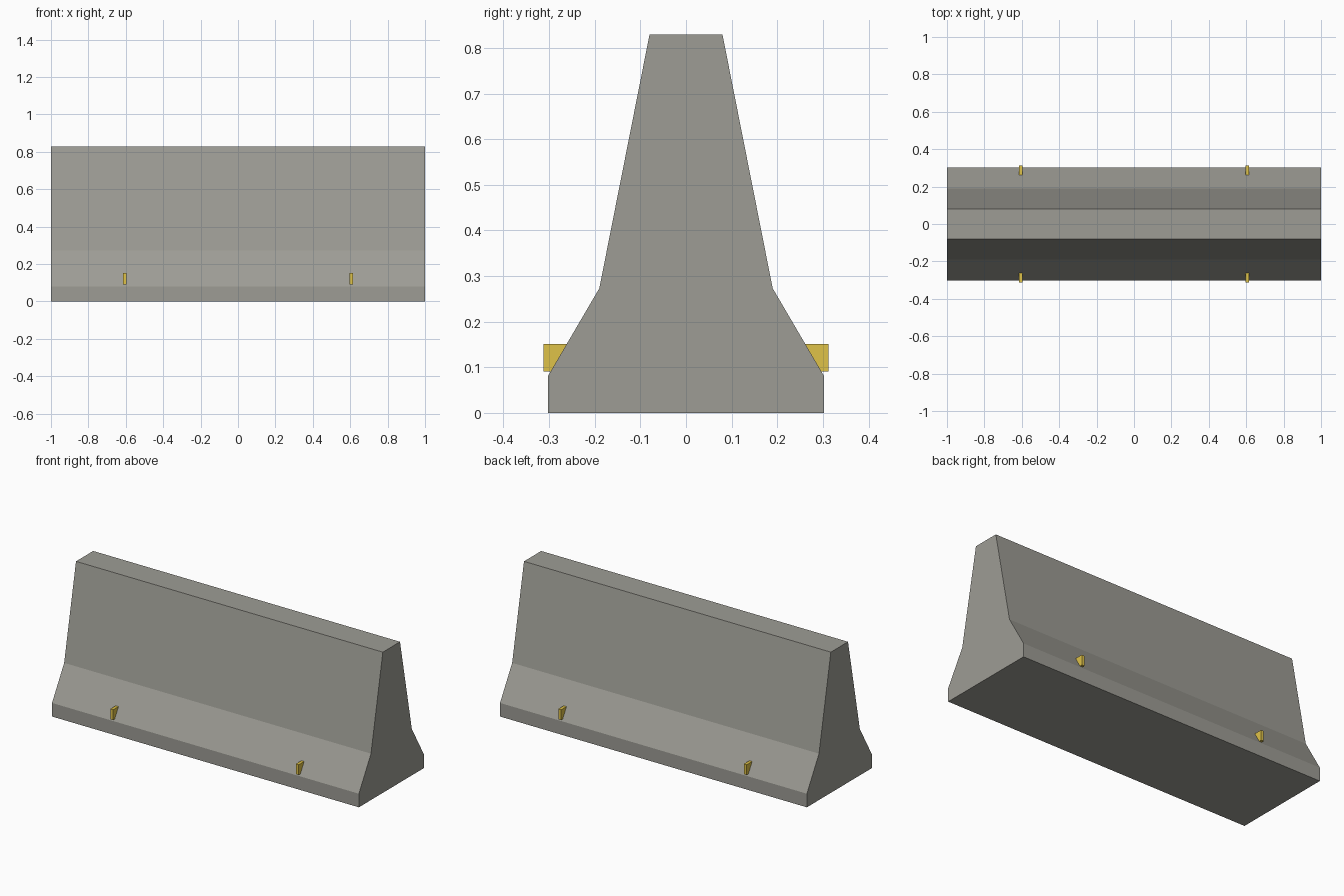
import bpy
import bmesh

cube = bpy.data.objects.get("Cube")
if cube:
    bpy.data.objects.remove(cube, do_unlink=True)


def make_material(name, color):
    mat = bpy.data.materials.new(name)
    mat.use_nodes = True
    mat.diffuse_color = color
    mat.node_tree.nodes["Principled BSDF"].inputs["Base Color"].default_value = color
    return mat


def extrude_profile(name, profile, x_center, length, mat):
    """Extrude a closed (y, z) outline along x."""
    bm = bmesh.new()
    start = [bm.verts.new((x_center - length / 2, y, z)) for y, z in profile]
    face = bm.faces.new(start)
    new = bmesh.ops.extrude_face_region(bm, geom=[face])["geom"]
    moved = [v for v in new if isinstance(v, bmesh.types.BMVert)]
    bmesh.ops.translate(bm, verts=moved, vec=(length, 0, 0))
    bmesh.ops.recalc_face_normals(bm, faces=bm.faces)
    mesh = bpy.data.meshes.new(name)
    bm.to_mesh(mesh)
    bm.free()
    mesh.materials.append(mat)
    obj = bpy.data.objects.new(name, mesh)
    bpy.context.collection.objects.link(obj)
    return obj


concrete = make_material("concrete grey", (0.34, 0.335, 0.3, 1))
amber = make_material("reflector yellow", (0.74, 0.54, 0.065, 1))

# Barrier body: half outline mirrored across the centre line
half = [(0.303, 0), (0.303, 0.08), (0.19, 0.273), (0.08, 0.829)]
outline = half + [(-y, z) for y, z in reversed(half)]
extrude_profile("barrier_body", outline, 0, 2, concrete)

# Reflector blocks set into the lower slopes
for side, y_sign in (("front", -1), ("back", 1)):
    for hand, x in (("right", -0.605), ("left", 0.605)):
        block = [(0.252, 0.091), (0.312, 0.091), (0.312, 0.151), (0.252, 0.151)]
        extrude_profile(f"reflector_{side}_{hand}",
                        [(y * y_sign, z) for y, z in block], x, 0.018, amber)
